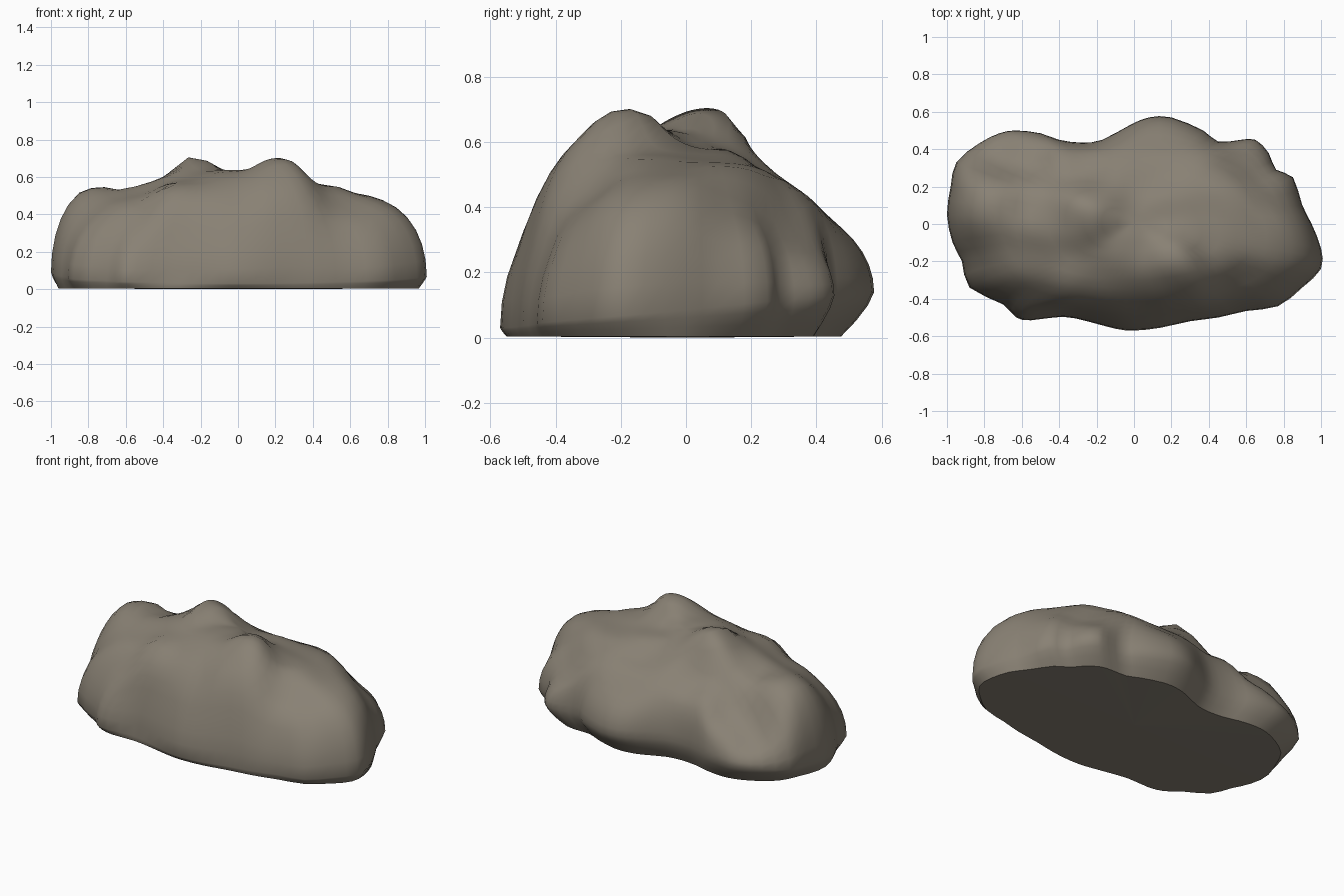
import bpy, bmesh, math
from mathutils import Vector

if "Cube" in bpy.data.objects:
    bpy.data.objects.remove(bpy.data.objects["Cube"])

# widest outline of the boulder seen from above, counter-clockwise
OUTLINE = [(1, -.13), (.95, 0), (.9, .1), (.85, .25), (.76, .29), (.72, .38), (.65, .45),
           (.57, .45), (.45, .44), (.37, .5), (.2, .57), (.08, .57), (-.02, .53), (-.17, .45),
           (-.28, .435), (-.4, .45), (-.5, .485), (-.63, .5), (-.72, .485), (-.83, .43),
           (-.95, .33), (-.98, .2), (-1, .05), (-.97, -.1), (-.92, -.2), (-.88, -.34),
           (-.7, -.43), (-.63, -.5), (-.55, -.515), (-.38, -.495), (-.25, -.52), (-.1, -.56),
           (0, -.57), (.14, -.555), (.3, -.52), (.45, -.5), (.6, -.465), (.77, -.44),
           (.9, -.34), (1, -.24)]

# peaks, shoulders and hollows, as a coarse set of x, y, height
HILLS = [(-.26, .06, .72), (.22, -.2, .715), (-.02, -.1, .64), (-.45, .02, .58),
         (-.72, .13, .57), (-.84, .13, .61), (-.57, .12, .51), (-.6, -.22, .5),
         (.45, -.1, .56), (.5, .1, .54), (.7, -.05, .515), (.86, -.1, .51), (.68, .37, .33),
         (.15, .1, .58), (.15, .3, .49), (.15, .5, .44), (-.3, .33, .45), (-.58, .36, .33),
         (-.72, .4, .26), (-.3, -.3, .58), (.2, -.4, .66), (0, -.45, .6), (.6, -.35, .46),
         (-.6, -.45, .42), (-.85, -.25, .46), (.85, .2, .42)]


def hill_height(x, y):
    """Smooth inverse-distance blend of the hills."""
    total = weight = 0
    for hx, hy, h in HILLS:
        w = 1 / ((x - hx) ** 2 + (y - hy) ** 2 + .01) ** 2
        total += w * h
        weight += w
    return total / weight


def refine(points):
    """Add a curved midpoint between each pair of outline points."""
    out, n = [], len(points)
    for i in range(n):
        a, b, c, d = (Vector(points[(i + k) % n]) for k in (-1, 0, 1, 2))
        out += [b, (b + c) * .5625 - (a + d) * .0625]
    return out


def soften(points, reach):
    """Average each outline point with its neighbours."""
    n = len(points)
    return [sum((points[(i + k) % n] for k in range(-reach, reach + 1)), Vector((0, 0)))
            / (2 * reach + 1) for i in range(n)]


outline = refine(OUTLINE)
soft_outline = soften(outline, 4)
bm = bmesh.new()
rings = []


def add_ring(point):
    rings.append([bm.verts.new(point(p, q)) for p, q in zip(outline, soft_outline)])


def angle_of(p):
    return math.atan2(p.y / .57, p.x)


def rim_height(p):
    # the widest line is low in front and higher at the back
    return .085 + .055 * math.sin(angle_of(p))


# foot, tucked under at the back
def foot(t):
    def point(p, q):
        tuck = .02 + .13 * max(0, math.sin(angle_of(p)))
        p = p.lerp(q, .4 * (1 - t))
        k = 1 - tuck * (1 - t) ** 1.5
        return (p.x * k, p.y * k, .004 + (rim_height(p) - .004) * t)
    return point


for t in (0, .35, .7, 1):
    add_ring(foot(t))


# steep sides rounding over into the hilly top
def upper(s):
    def point(p, q):
        a = angle_of(p)
        n = 3.8 + 5 * math.cos(a) ** 2
        x, y = p.lerp(q, min(1, (1 - s) * 5)) * s
        # the front leans back slightly from its flared foot
        y += .02 * max(0, -math.sin(a)) * min(1, (1 - s) * 20) * s
        z0 = rim_height(p)
        return (x, y, z0 + (hill_height(x, y) - z0) * (1 - s ** n) ** .5)
    return point


for s in (.995, .98, .955, .92, .87, .81, .74, .66, .57, .48, .38, .28, .18, .09):
    add_ring(upper(s))

count = len(outline)
for a, b in zip(rings, rings[1:]):
    for i in range(count):
        j = (i + 1) % count
        bm.faces.new((a[i], a[j], b[j], b[i]))
apex = bm.verts.new((0, .01, hill_height(0, .01)))
for i in range(count):
    bm.faces.new((rings[-1][i], rings[-1][(i + 1) % count], apex))

# flat underside
centre = bm.verts.new((0, 0, 0))
for i in range(count):
    bm.faces.new((rings[0][(i + 1) % count], rings[0][i], centre))
bmesh.ops.recalc_face_normals(bm, faces=bm.faces)

mesh = bpy.data.meshes.new("boulder")
bm.to_mesh(mesh)
bm.free()
boulder = bpy.data.objects.new("boulder", mesh)
bpy.context.collection.objects.link(boulder)

stone = bpy.data.materials.new("grey brown stone")
stone.diffuse_color = (.25, .22, .175, 1)
stone.use_nodes = True
stone.node_tree.nodes["Principled BSDF"].inputs["Base Color"].default_value = stone.diffuse_color
mesh.materials.append(stone)

bpy.context.view_layer.objects.active = boulder
boulder.select_set(True)
bpy.ops.object.shade_smooth_by_angle(angle=math.radians(50))
for face in mesh.polygons:
    if face.normal.z < -.97:
        face.use_smooth = False
